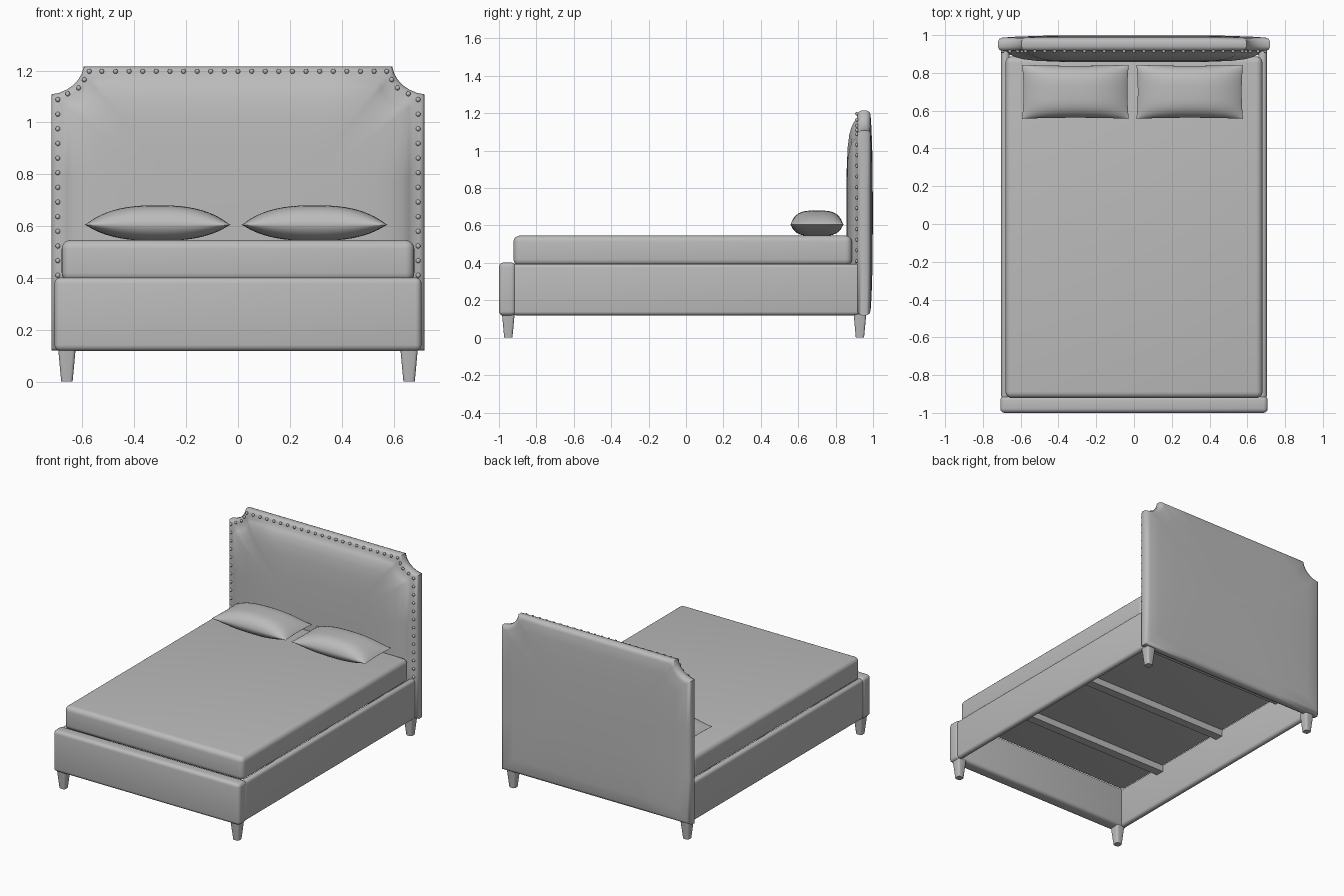
import bpy, bmesh, math
from mathutils import Matrix

if "Cube" in bpy.data.objects:
    bpy.data.objects.remove(bpy.data.objects["Cube"])

gray = bpy.data.materials.new("warm gray fabric")
gray.diffuse_color = (0.5, 0.5, 0.5, 1)
gray.use_nodes = True
gray.node_tree.nodes["Principled BSDF"].inputs["Base Color"].default_value = gray.diffuse_color


def finish(name, bm, angle=40):
    bmesh.ops.recalc_face_normals(bm, faces=bm.faces)
    me = bpy.data.meshes.new(name)
    bm.to_mesh(me)
    bm.free()
    me.materials.append(gray)
    ob = bpy.data.objects.new(name, me)
    bpy.context.collection.objects.link(ob)
    bpy.ops.object.select_all(action='DESELECT')
    ob.select_set(True)
    bpy.context.view_layer.objects.active = ob
    bpy.ops.object.shade_smooth_by_angle(angle=math.radians(angle))
    return ob


def soft_box(name, lo, hi, r, seg=4):
    """Box between two corners with rounded edges."""
    bm = bmesh.new()
    bmesh.ops.create_cube(bm, size=1)
    for v in bm.verts:
        v.co = [(a + b) / 2 + c * (b - a) for a, b, c in zip(lo, hi, v.co)]
    if r:
        bmesh.ops.bevel(bm, geom=bm.edges[:], offset=r, segments=seg,
                        profile=0.5, affect='EDGES')
    return finish(name, bm)


# Headboard: scooped-corner outline, lofted through inset loops front to back
right = [(0.72, 0.12), (0.72, 0.45), (0.72, 0.8), (0.72, 1.108), (0.69, 1.114),
         (0.662, 1.126), (0.636, 1.143), (0.615, 1.166), (0.602, 1.19), (0.595, 1.215)]
top = [(x, 1.215) for x in (0.4, 0.2, 0, -0.2, -0.4)]
bottom = [(x, 0.12) for x in (-0.4, -0.2, 0, 0.2, 0.4)]
outline = right + top + [(-x, z) for x, z in reversed(right)] + bottom
MID = 0.6675


def inset(p, d):
    return p[0] * (1 - d / 0.72), MID + (p[1] - MID) * (1 - d / 0.5475)


loops = [(0.50, 0.857), (0.32, 0.859), (0.2, 0.864), (0.13, 0.873), (0.085, 0.886),
         (0.06, 0.9), (0.045, 0.914), (0.022, 0.916), (0.008, 0.922), (0, 0.938),
         (0, 0.966), (0.008, 0.981), (0.025, 0.987), (0.1, 0.992), (0.25, 0.997),
         (0.5, 0.999)]
bm = bmesh.new()
rings = []
for d, y in loops:
    ring = []
    for p in outline:
        x, z = inset(p, d)
        ring.append(bm.verts.new((x, y, z)))
    rings.append(ring)
n = len(outline)
for a, b in zip(rings, rings[1:]):
    for i in range(n):
        j = (i + 1) % n
        bm.faces.new((a[i], a[j], b[j], b[i]))
bm.faces.new(rings[0])
bm.faces.new(rings[-1])
finish("headboard", bm, 50)

# Nail heads following the headboard edge
spots = [(s * 0.695, 0.41 + i * 0.0565) for s in (-1, 1) for i in range(13)]
spots += [(s * x, z) for s in (-1, 1)
          for x, z in ((0.657, 1.11), (0.615, 1.133), (0.593, 1.165), (0.574, 1.197))]
spots += [(-0.525 + i * 0.0525, 1.197) for i in range(21)]
bm = bmesh.new()
for x, z in spots:
    bmesh.ops.create_uvsphere(bm, u_segments=10, v_segments=6, radius=0.0095,
                              matrix=Matrix.Translation((x, 0.914, z)))
finish("nail_heads", bm, 60)

# Bed frame: padded footboard, side rails and cross slats
soft_box("footboard", (-0.708, -1, 0.118), (0.708, -0.91, 0.402), 0.024)
for s, side in ((-1, "left"), (1, "right")):
    xs = sorted((s * 0.66, s * 0.703))
    soft_box(side + "_rail", (xs[0], -0.93, 0.12), (xs[1], 0.93, 0.395), 0.02)
for i, y in enumerate((-0.53, 0.06, 0.65)):
    soft_box(f"slat_{i + 1}", (-0.67, y - 0.03, 0.34), (0.67, y + 0.03, 0.39), 0)

# Tapered legs
for sx, side in ((-1, "left"), (1, "right")):
    for y, end in ((-0.95, "front"), (0.93, "back")):
        bm = bmesh.new()
        bmesh.ops.create_cube(bm, size=1)
        for v in bm.verts:
            r = 0.068 if v.co.z > 0 else 0.044
            v.co = (sx * 0.66 + v.co.x * r, y + v.co.y * r, 0.065 + v.co.z * 0.13)
        edges = [e for e in bm.edges
                 if abs(e.verts[0].co.z - e.verts[1].co.z) > 0.1]
        bmesh.ops.bevel(bm, geom=edges, offset=0.012, segments=3, profile=0.5,
                        affect='EDGES')
        finish(f"{end}_{side}_leg", bm)

# Mattress
soft_box("mattress", (-0.68, -0.922, 0.385), (0.68, 0.887, 0.546), 0.034, 5)


# Pillows: two puffed sheets meeting at a seam
def pillow(name, cx, cy):
    bm = bmesh.new()
    N, M = 28, 20
    for up in (1, -1):
        grid = []
        for i in range(N + 1):
            u = -math.cos(math.pi * i / N)
            row = []
            for j in range(M + 1):
                v = -math.cos(math.pi * j / M)
                h = (1 - abs(u) ** 2.6) ** 0.85 * (1 - abs(v) ** 3.5) ** 0.6
                x = cx + 0.282 * u * (1 - 0.025 * (1 - v * v))
                y = cy + 0.143 * v * (1 - 0.04 * (1 - u * u))
                z = 0.605 + (0.075 * h if up > 0 else -0.062 * h)
                row.append(bm.verts.new((x, y, z)))
            grid.append(row)
        for i in range(N):
            for j in range(M):
                bm.faces.new((grid[i][j], grid[i + 1][j],
                              grid[i + 1][j + 1], grid[i][j + 1]))
    bmesh.ops.remove_doubles(bm, verts=bm.verts, dist=0.0001)
    finish(name, bm, 60)


pillow("left_pillow", -0.31, 0.7)
pillow("right_pillow", 0.295, 0.7)
